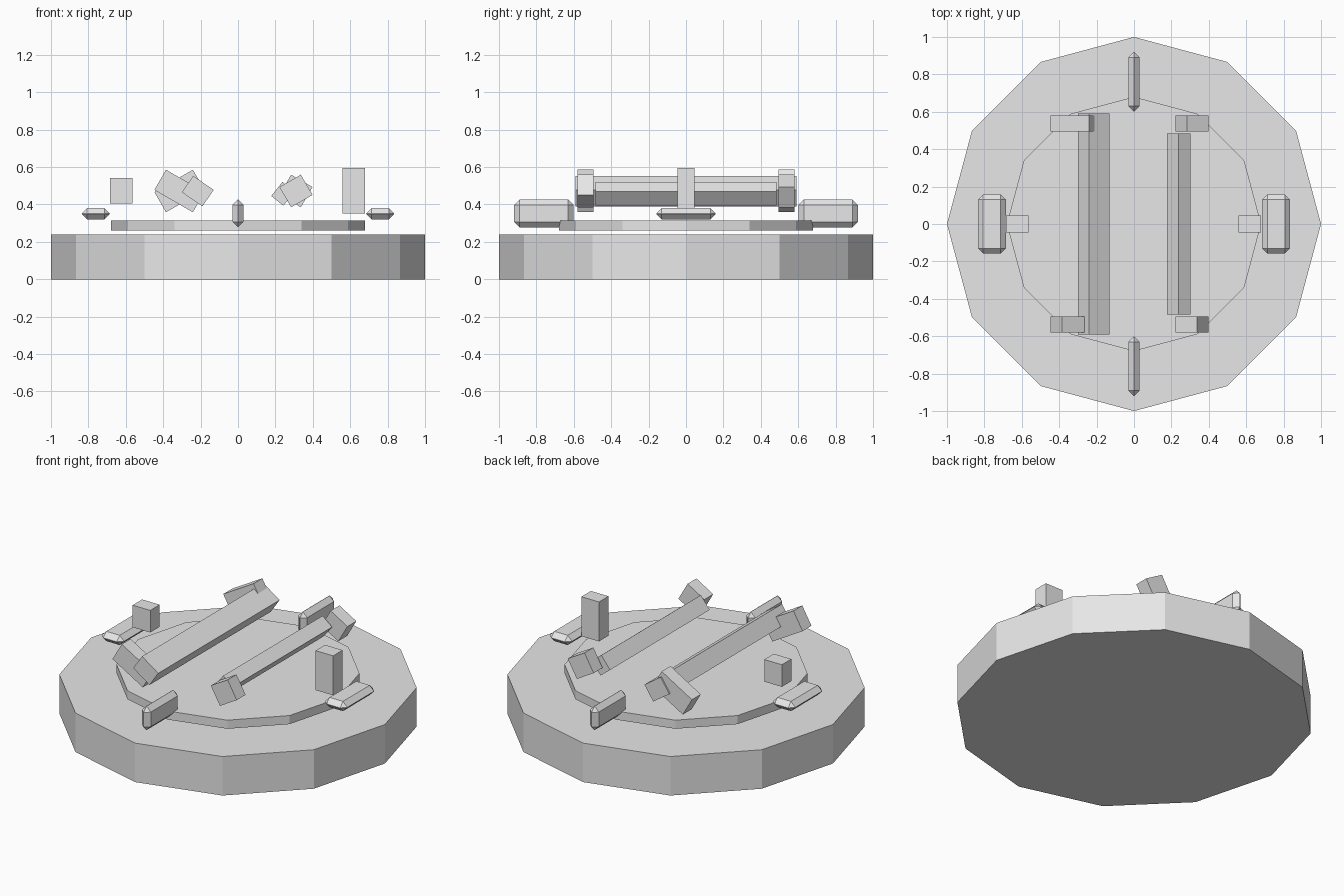
import bpy
from math import radians

cube = bpy.data.objects.get("Cube")
if cube:
    bpy.data.objects.remove(cube, do_unlink=True)

grey = bpy.data.materials.new("plain_grey")
grey.use_nodes = True
grey.diffuse_color = (0.8, 0.8, 0.8, 1)
grey.node_tree.nodes["Principled BSDF"].inputs["Base Color"].default_value = (0.8, 0.8, 0.8, 1)


def finish(name):
    obj = bpy.context.object
    obj.name = name
    obj.data.materials.append(grey)
    return obj


def disc(name, radius, bottom, top):
    """Twelve-sided slab."""
    bpy.ops.mesh.primitive_cylinder_add(vertices=12, radius=radius, depth=top - bottom,
                                        location=(0, 0, (top + bottom) / 2))
    return finish(name)


def box(name, center, size, tilt=0, bevel=0):
    """Box tilted about the y axis, with optional chamfered edges."""
    bpy.ops.mesh.primitive_cube_add(size=1, location=center, rotation=(0, radians(tilt), 0))
    obj = finish(name)
    obj.scale = size
    bpy.ops.object.transform_apply(location=False, rotation=False, scale=True)
    if bevel:
        mod = obj.modifiers.new("chamfer", 'BEVEL')
        mod.width = bevel
        mod.segments = 1
    return obj


# Stacked base slabs
disc("base", 1, 0, 0.24)
disc("inner_plate", 0.68, 0.262, 0.315)

# Chamfered pads around the rim: flat at the sides, on edge at front and back
for label, s in (("left", 1), ("right", -1)):
    box(label + "_pad", (s * 0.76, 0, 0.35), (0.15, 0.318, 0.06), bevel=0.029)
for label, s in (("front", -1), ("back", 1)):
    box(label + "_pad", (0, s * 0.76, 0.352), (0.06, 0.318, 0.148), bevel=0.029)

# Upright posts
box("left_post", (0.62, 0, 0.473), (0.12, 0.092, 0.243))
box("right_post", (-0.625, 0, 0.473), (0.12, 0.092, 0.136))

# Long tilted bars
box("left_bar", (0.24, 0, 0.457), (0.083, 0.968, 0.096), tilt=38.7)
box("right_bar", (-0.215, 0, 0.4715), (0.133, 1.18, 0.1065), tilt=34.3)

# End blocks, turned opposite ways at front and back
for label, s, x, width in (("left", 1, 0.31, 0.132), ("right", -1, -0.313, 0.238)):
    for end, e in (("front", -1), ("back", 1)):
        box(f"{label}_{end}_block", (x, e * 0.538, 0.472), (width, 0.086, 0.125), tilt=30 * s * e)
